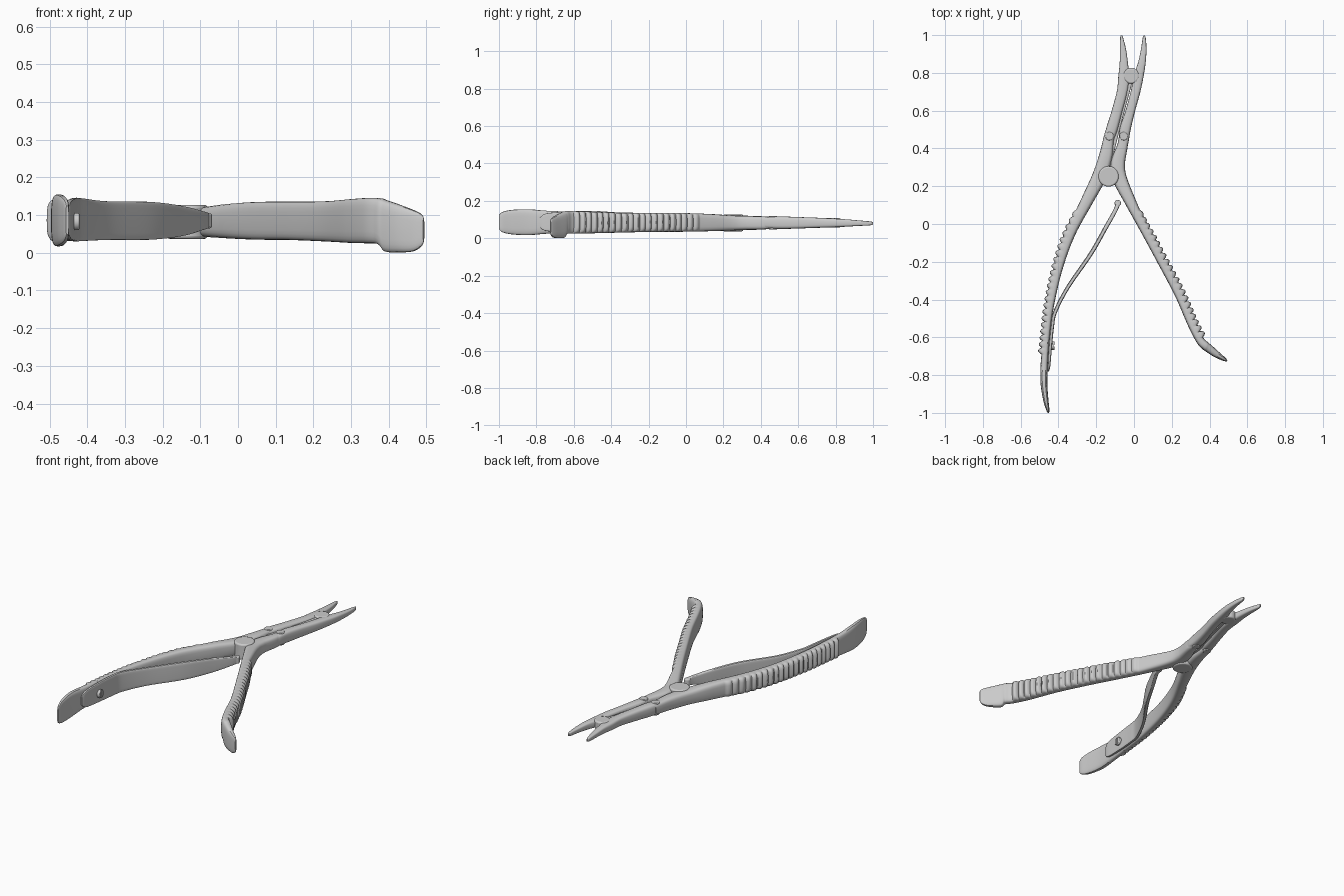
import bpy, math
from mathutils import Vector


def finish(ob, angle=35):
    bpy.ops.object.select_all(action='DESELECT')
    ob.select_set(True)
    bpy.context.view_layer.objects.active = ob
    bpy.ops.object.shade_smooth_by_angle(angle=math.radians(angle))


def spline(pts, t):
    """Catmull-Rom through every column of the station list."""
    i = min(int(t), len(pts) - 2)
    f = t - i
    p0, p1, p2, p3 = (pts[max(0, min(len(pts) - 1, i + k))] for k in (-1, 0, 1, 2))
    return [0.5 * (2 * b + (c - a) * f + (2 * a - 5 * b + 4 * c - d) * f * f
                   + (3 * b - a - 3 * c + d) * f ** 3)
            for a, b, c, d in zip(p0, p1, p2, p3)]


def bar(name, stations, per=12, power=3.5, ribs=None, side=1, sec=24):
    """Sweep a rounded section; stations are x, y, width, z low, z high.
    ribs = (y start, y end, count) raises grip ridges on one side."""
    n = (len(stations) - 1) * per
    rows = [spline(stations, i / per) for i in range(n + 1)]
    verts, faces = [], []
    for i, (x, y, w, lo, hi) in enumerate(rows):
        a, b = rows[max(0, i - 1)], rows[min(n, i + 1)]
        t = Vector((b[0] - a[0], b[1] - a[1])).normalized()
        nx, ny = t.y, -t.x
        bump = 0
        if ribs:
            u = (y - ribs[0]) / (ribs[1] - ribs[0])
            if 0 < u < 1:
                bump = 0.02 * abs(math.sin(math.pi * u * ribs[2])) ** 0.7 * min(1, 0.4 + 3 * u)
        for k in range(sec):
            th = 2 * math.pi * k / sec
            c, s = math.cos(th), math.sin(th)
            c = math.copysign(abs(c) ** (2 / power), c)
            s = math.copysign(abs(s) ** (2 / power), s)
            off = c * w / 2 + side * bump * max(0, side * c)
            verts.append((x + nx * off, y + ny * off, (lo + hi) / 2 + s * (hi - lo) / 2))
    for i in range(n):
        for k in range(sec):
            j = (k + 1) % sec
            faces.append((i * sec + k, i * sec + j, (i + 1) * sec + j, (i + 1) * sec + k))
    faces.append(tuple(range(sec))[::-1])
    faces.append(tuple(n * sec + k for k in range(sec)))
    me = bpy.data.meshes.new(name)
    me.from_pydata(verts, [], faces)
    me.update()
    ob = bpy.data.objects.new(name, me)
    bpy.context.collection.objects.link(ob)
    bpy.context.view_layer.objects.active = ob
    bpy.ops.object.mode_set(mode='EDIT')
    bpy.ops.mesh.select_all(action='SELECT')
    bpy.ops.mesh.normals_make_consistent(inside=False)
    bpy.ops.object.mode_set(mode='OBJECT')
    finish(ob)
    return ob


def disc(name, loc, r, depth, bevel=0.008, rot=(0, 0, 0)):
    bpy.ops.mesh.primitive_cylinder_add(vertices=40, radius=r, depth=depth, location=loc, rotation=rot)
    ob = bpy.context.object
    ob.name = name
    m = ob.modifiers.new("round", 'BEVEL')
    m.width, m.segments = bevel, 3
    finish(ob)
    return ob


# long left handle, ending in a rounded paddle
bar("left_handle", [
    (-0.13, 0.49, 0.045, .055, .112), (-0.135, 0.45, 0.055, .05, .115),
    (-0.15, 0.36, 0.07, .045, .12), (-0.185, 0.25, 0.075, .042, .122),
    (-0.245, 0.13, 0.065, .038, .13), (-0.335, -0.05, 0.05, .035, .135),
    (-0.40, -0.24, 0.042, .033, .136), (-0.445, -0.45, 0.036, .032, .14),
    (-0.465, -0.62, 0.034, .03, .143), (-0.475, -0.74, 0.038, .025, .147),
    (-0.477, -0.84, 0.036, .017, .155), (-0.467, -0.93, 0.028, .021, .152),
    (-0.457, -0.98, 0.018, .032, .141), (-0.453, -1.0, 0.008, .048, .125)],
    per=32, ribs=(0.06, -0.69, 22), side=1)

# right handle, with the flared, lowered thumb end
bar("right_handle", [
    (-0.055, 0.49, 0.045, .055, .112), (-0.06, 0.42, 0.055, .048, .116),
    (-0.085, 0.32, 0.075, .045, .12), (-0.075, 0.24, 0.075, .042, .122),
    (-0.02, 0.12, 0.06, .038, .13), (0.05, -0.02, 0.046, .035, .135),
    (0.14, -0.19, 0.042, .034, .136), (0.235, -0.37, 0.042, .03, .137),
    (0.305, -0.53, 0.042, .026, .143), (0.35, -0.615, 0.044, .025, .146),
    (0.378, -0.645, 0.046, .022, .145), (0.395, -0.658, 0.045, .003, .139),
    (0.43, -0.685, 0.038, .001, .127), (0.465, -0.708, 0.026, .004, .114),
    (0.485, -0.72, 0.015, .016, .104), (0.493, -0.725, 0.006, .03, .092)],
    per=32, ribs=(0.06, -0.61, 21), side=-1)

# cutting jaws with their rear shanks
bar("left_jaw", [
    (-0.15, 0.39, 0.03, .06, .105), (-0.137, 0.44, 0.05, .054, .114),
    (-0.118, 0.5, 0.06, .05, .117), (-0.092, 0.59, 0.056, .052, .114),
    (-0.063, 0.7, 0.056, .056, .11), (-0.054, 0.78, 0.058, .058, .106),
    (-0.054, 0.85, 0.044, .062, .102), (-0.058, 0.92, 0.033, .066, .096),
    (-0.065, 0.98, 0.018, .069, .091), (-0.066, 0.999, 0.007, .073, .087)])
bar("right_jaw", [
    (-0.06, 0.38, 0.03, .06, .105), (-0.055, 0.43, 0.05, .054, .114),
    (-0.047, 0.5, 0.058, .05, .117), (-0.022, 0.59, 0.05, .052, .114),
    (0.008, 0.7, 0.05, .056, .11), (0.024, 0.78, 0.052, .058, .106),
    (0.041, 0.85, 0.04, .062, .102), (0.051, 0.92, 0.03, .066, .096),
    (0.054, 0.98, 0.018, .069, .091), (0.053, 0.999, 0.007, .073, .087)])

# recessed guide rail in the slot between the shanks
bar("slot_rail", [(-0.137, 0.28, 0.018, .066, .1), (-0.09, 0.48, 0.018, .066, .1),
                  (-0.018, 0.75, 0.018, .066, .1)], per=4, power=8)

# pivot bosses
disc("rear_pivot", (-0.135, 0.252, 0.082), 0.054, 0.09)
disc("front_pivot", (-0.015, 0.785, 0.083), 0.042, 0.05)
for x in (-0.13, -0.055):
    disc("shank_joint", (x, 0.465, 0.083), 0.022, 0.073, 0.004)

# leaf spring screwed inside the left handle
bar("leaf_spring", [
    (-0.454, -0.78, 0.008, .06, .11), (-0.45, -0.75, 0.014, .04, .132),
    (-0.443, -0.65, 0.018, .033, .142), (-0.432, -0.54, 0.018, .03, .146),
    (-0.417, -0.465, 0.02, .031, .145), (-0.35, -0.335, 0.02, .034, .137),
    (-0.23, -0.16, 0.022, .035, .135), (-0.15, -0.02, 0.022, .045, .124),
    (-0.1, 0.07, 0.022, .06, .111), (-0.083, 0.115, 0.024, .066, .105)], power=6)
disc("spring_tip", (-0.086, 0.11, 0.085), 0.017, 0.04, 0.006)

# spring screw with a driver slot
screw = disc("spring_screw", (-0.432, -0.645, 0.083), 0.023, 0.022, 0.004, (0, math.pi / 2, 0))
bpy.ops.mesh.primitive_cube_add(size=1, location=(-0.42, -0.645, 0.083))
cut = bpy.context.object
cut.name = "slot_cutter"
cut.scale = (0.012, 0.008, 0.06)
cut.hide_render = True
cut.hide_set(True)
m = screw.modifiers.new("slot", 'BOOLEAN')
m.object, m.operation = cut, 'DIFFERENCE'
